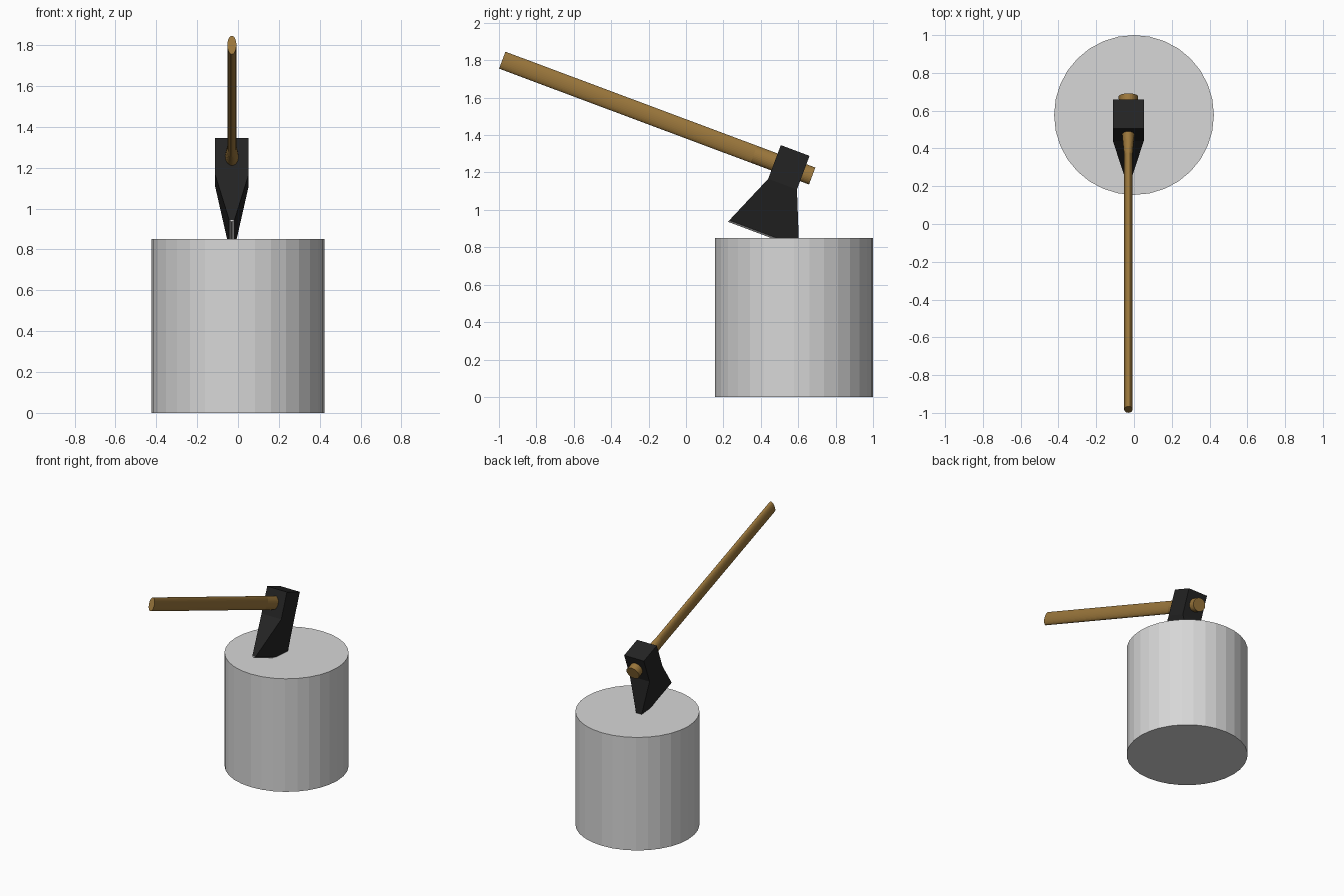
import bpy, bmesh, math
from mathutils import Matrix

if "Cube" in bpy.data.objects:
    bpy.data.objects.remove(bpy.data.objects["Cube"])


def material(name, rgb):
    m = bpy.data.materials.new(name)
    m.diffuse_color = (*rgb, 1)
    m.use_nodes = True
    m.node_tree.nodes["Principled BSDF"].inputs["Base Color"].default_value = m.diffuse_color
    return m


GREY = material("stump grey", (0.68, 0.68, 0.68))
BROWN = material("handle brown", (0.33, 0.185, 0.045))
BLACK = material("dark iron", (0.017, 0.017, 0.017))
STEEL = material("sharpened steel", (0.68, 0.68, 0.68))

# axe frame: local y runs along the handle, local z away from the cutting edge
AXE = Matrix.Translation((-0.03, 0.55, 1.2275)) @ Matrix.Rotation(math.radians(-20.5), 4, 'X')


def loft(name, rings, mats, matrix=Matrix(), mat_rule=None):
    """Skin a list of equal-length point rings and cap both ends."""
    bm = bmesh.new()
    loops = [[bm.verts.new(p) for p in ring] for ring in rings]
    n = len(loops[0])
    bm.faces.new(loops[0][::-1])
    bm.faces.new(loops[-1])
    for k, (a, b) in enumerate(zip(loops, loops[1:])):
        for i in range(n):
            j = (i + 1) % n
            f = bm.faces.new((a[i], a[j], b[j], b[i]))
    bmesh.ops.remove_doubles(bm, verts=bm.verts, dist=1e-5)
    bmesh.ops.recalc_face_normals(bm, faces=bm.faces)
    if mat_rule:
        for f in bm.faces:
            f.material_index = mat_rule(f)
    me = bpy.data.meshes.new(name)
    bm.to_mesh(me)
    bm.free()
    for m in mats:
        me.materials.append(m)
    ob = bpy.data.objects.new(name, me)
    ob.matrix_world = matrix
    bpy.context.collection.objects.link(ob)
    return ob


# chopping block
bpy.ops.mesh.primitive_cylinder_add(vertices=32, radius=0.423, depth=0.85,
                                    location=(0, 0.577, 0.425))
stump = bpy.context.object
stump.name = "chopping_block"
stump.data.materials.append(GREY)


# handle: oval shaft that widens sideways through the head
def oval(y, rx, rz, n=32):
    return [(rx * math.cos(2 * math.pi * i / n), y, rz * math.sin(2 * math.pi * i / n))
            for i in range(n)]


loft("handle", [oval(-1.636, 0.022, 0.0483), oval(-0.2, 0.022, 0.0483),
                oval(0.133, 0.052, 0.0483)], [BROWN], AXE)


# axe head: block, flaring blade, then a short steel bevel to the edge
def rect(z, hx, hy):
    return [(-hx, -hy, z), (hx, -hy, z), (hx, hy, z), (-hx, hy, z)]


loft("axe_head", [rect(0.096, 0.082, 0.082), rect(-0.096, 0.082, 0.082),
                  rect(-0.377, 0.013, 0.199), rect(-0.387, 0.0008, 0.203)],
     [BLACK, STEEL], AXE,
     lambda f: 1 if f.calc_center_median().z < -0.37 else 0)
